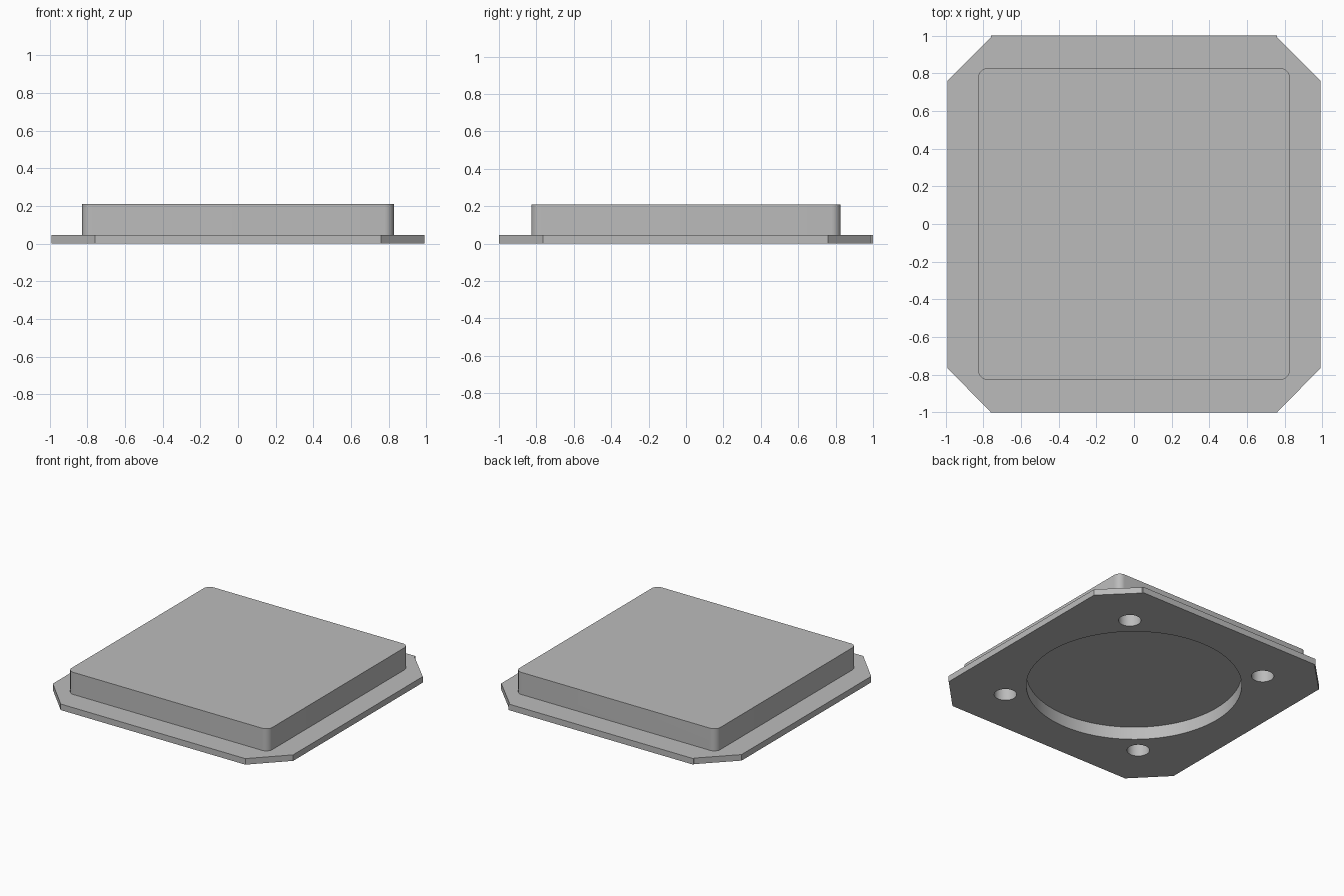
import bpy
import bmesh
import math

cube = bpy.data.objects.get("Cube")
if cube:
    bpy.data.objects.remove(cube, do_unlink=True)

grey = bpy.data.materials.new("plain_grey")
grey.use_nodes = True
grey.diffuse_color = (0.5, 0.5, 0.5, 1)
grey.node_tree.nodes["Principled BSDF"].inputs["Base Color"].default_value = (0.5, 0.5, 0.5, 1)


def prism(name, outline, z0, z1):
    """Extrude a counter-clockwise outline between two heights."""
    bm = bmesh.new()
    base = bm.faces.new([bm.verts.new((x, y, z0)) for x, y in outline])
    top = bmesh.ops.extrude_face_region(bm, geom=[base])["geom"]
    verts = [v for v in top if isinstance(v, bmesh.types.BMVert)]
    bmesh.ops.translate(bm, vec=(0, 0, z1 - z0), verts=verts)
    bmesh.ops.recalc_face_normals(bm, faces=bm.faces)
    mesh = bpy.data.meshes.new(name)
    bm.to_mesh(mesh)
    bm.free()
    mesh.materials.append(grey)
    obj = bpy.data.objects.new(name, mesh)
    bpy.context.collection.objects.link(obj)
    return obj


def arc(cx, cy, r, start, sweep, steps):
    return [(cx + r * math.cos(start + sweep * i / steps),
             cy + r * math.sin(start + sweep * i / steps)) for i in range(steps + 1)]


def disc(cx, cy, r, steps):
    return arc(cx, cy, r, 0, math.tau, steps)[:-1]


def combine(target, other, operation):
    """Apply a boolean and discard the helper."""
    other.hide_render = True
    mod = target.modifiers.new(operation.lower(), "BOOLEAN")
    mod.operation = operation
    mod.solver = "EXACT"
    mod.object = other
    bpy.context.view_layer.objects.active = target
    bpy.ops.object.modifier_apply(modifier=mod.name)
    bpy.data.objects.remove(other, do_unlink=True)


# Flange with clipped corners and a tiny step at the rear ones
half = [(0.76, -1), (0.99, -0.765), (0.99, 0.76), (0.76, 0.99), (0.76, 1)]
flange = prism("flanged_cover", half + [(-x, y) for x, y in reversed(half)], 0, 0.045)

# Raised block with rounded vertical corners
SIDE, RADIUS = 0.827, 0.05
inner = SIDE - RADIUS
block_outline = []
for i, (sx, sy) in enumerate([(1, 1), (-1, 1), (-1, -1), (1, -1)]):
    block_outline += arc(sx * inner, sy * inner, RADIUS, i * math.pi / 2, math.pi / 2, 8)
combine(flange, prism("raised_block", block_outline, 0.02, 0.21), "UNION")

# Round recess in the underside
combine(flange, prism("recess_cutter", disc(0, 0, 0.727, 96), -0.1, 0.094), "DIFFERENCE")

# Four blind screw holes around it
for sx in (-1, 1):
    for sy in (-1, 1):
        hole = prism("hole_cutter", disc(sx * 0.585, sy * 0.653, 0.076, 32), -0.1, 0.13)
        combine(flange, hole, "DIFFERENCE")

# Smooth the curved walls, keep the edges sharp
bpy.ops.object.select_all(action="DESELECT")
flange.select_set(True)
bpy.context.view_layer.objects.active = flange
bpy.ops.object.shade_smooth_by_angle(angle=math.radians(30))
